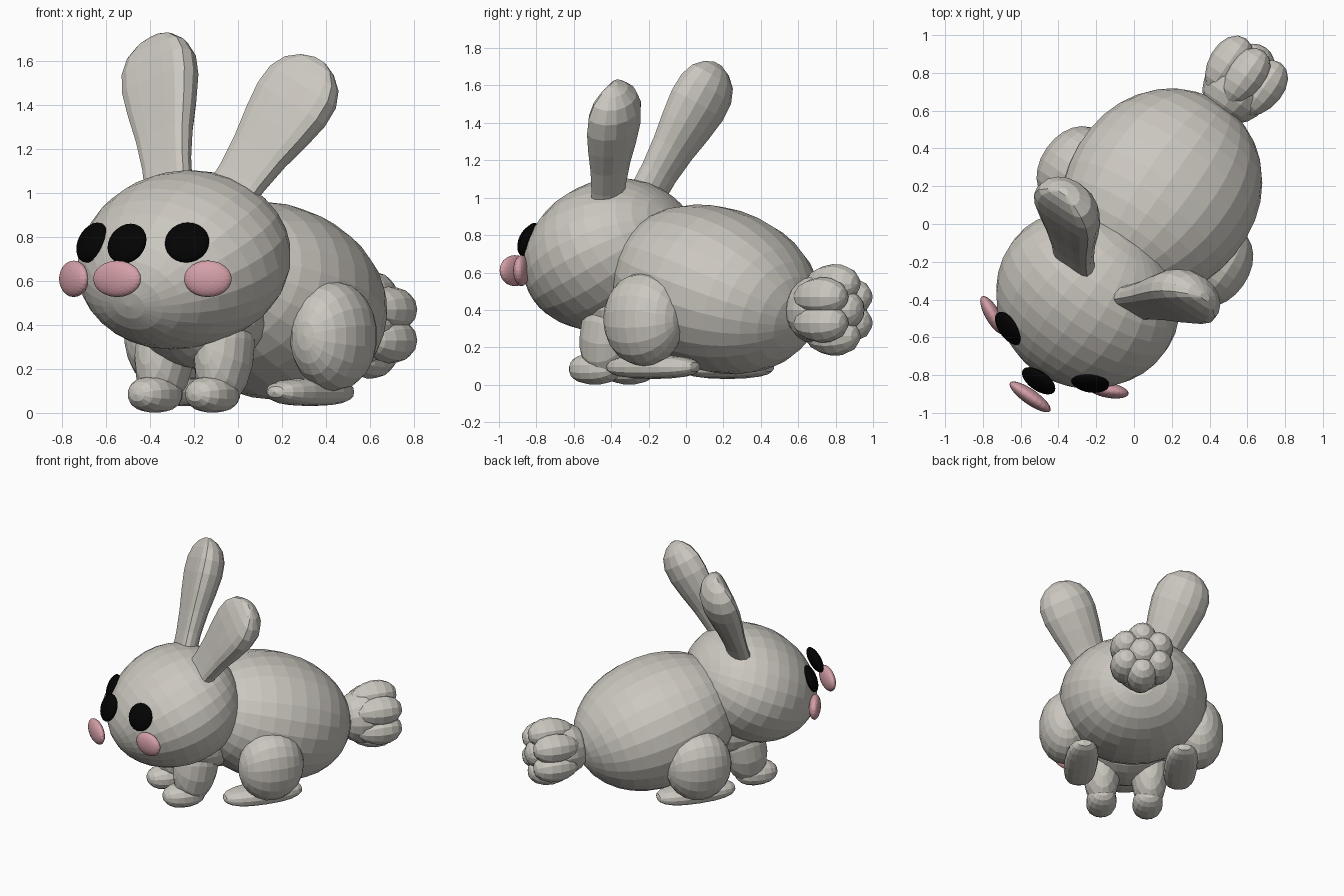
import bpy, bmesh
from math import radians, sin, cos, pi, copysign
from mathutils import Matrix, Vector

if "Cube" in bpy.data.objects:
    bpy.data.objects.remove(bpy.data.objects["Cube"], do_unlink=True)


def material(name, rgb):
    m = bpy.data.materials.new(name)
    m.use_nodes = True
    m.diffuse_color = (*rgb, 1)
    bsdf = m.node_tree.nodes["Principled BSDF"]
    bsdf.inputs["Base Color"].default_value = (*rgb, 1)
    bsdf.inputs["Roughness"].default_value = 0.8
    return m


FUR = material("warm_grey_fur", (0.60, 0.575, 0.525))
BLACK = material("black", (0.001, 0.001, 0.001))
PINK = material("soft_pink", (0.66, 0.35, 0.39))

# The animal is turned on its stand; parts are placed in its own frame
TURN = Matrix.Rotation(radians(-35), 4, 'Z') @ Matrix.Translation((0.025, 0, 0))


def finish(name, bm, mat, matrix):
    bmesh.ops.recalc_face_normals(bm, faces=bm.faces)
    bm.transform(matrix)
    me = bpy.data.meshes.new(name)
    bm.to_mesh(me)
    bm.free()
    me.materials.append(mat)
    ob = bpy.data.objects.new(name, me)
    bpy.context.collection.objects.link(ob)
    return ob


def blob(name, centre, radii, pitch=0, yaw=0, mat=FUR, frame=TURN, seg=22,
         taper=0, power=1):
    """Faceted ellipsoid, poles front and back; taper narrows the front, power below 1 boxes it."""
    bm = bmesh.new()
    bmesh.ops.create_uvsphere(bm, u_segments=seg, v_segments=seg * 2 // 3, radius=1,
                              matrix=Matrix.Rotation(pi / 2, 4, 'X'))
    for v in bm.verts:
        v.co = [copysign(abs(c) ** power, c) if abs(c) > 1e-5 else 0 for c in v.co]
        v.co.x *= 1 + taper * v.co.y
        v.co.z *= 1 + taper * v.co.y
    place = (Matrix.Translation(centre) @ Matrix.Rotation(radians(yaw), 4, 'Z')
             @ Matrix.Rotation(radians(pitch), 4, 'X') @ Matrix.Diagonal((*radii, 1)))
    return finish(name, bm, mat, frame @ place)


def ear(name, base, tip, turn):
    """Thick paddle lofted from base to tip, with a shallow groove along its front."""
    base, tip = Vector(base), Vector(tip)
    axis = (tip - base).normalized()
    across = Vector((cos(radians(turn)), sin(radians(turn)), 0))
    side = (across - axis * axis.dot(across)).normalized()
    back = axis.cross(side)
    profile = [(0, .12), (.2, .125), (.38, .145), (.55, .175), (.7, .195),
               (.82, .19), (.91, .155), (.97, .095), (1, .03)]
    bm = bmesh.new()
    rings = []
    for t, w in profile:
        ring = []
        for i in range(16):
            a = 2 * pi * i / 16
            s = sin(a)
            depth = s if s > 0 else s * (1 + 0.55 * s)
            p = base.lerp(tip, t) + side * w * cos(a) + back * w * 0.78 * depth
            ring.append(bm.verts.new(p))
        rings.append(ring)
    for lower, upper in zip(rings, rings[1:]):
        for i in range(16):
            j = (i + 1) % 16
            bm.faces.new((lower[i], lower[j], upper[j], upper[i]))
    bm.faces.new(rings[0])
    bm.faces.new(rings[-1])
    return finish(name, bm, FUR, TURN)


# Trunk and head
blob("body", (0, .213, .51), (.51, .585, .435), pitch=-18, seg=26, power=.97)
blob("chest", (0, -.33, .43), (.3, .31, .23))
blob("head", (0, -.485, .685), (.5, .47, .395), pitch=25, seg=26, taper=.07)

# Legs and feet
for side, s in (("left", 1), ("right", -1)):
    blob(f"{side}_front_leg", (.165 * s, -.38, .28), (.13, .155, .26), pitch=-10, seg=14)
    blob(f"{side}_front_paw", (.16 * s, -.465, .085), (.105, .15, .085), seg=14, power=.9)
    blob(f"{side}_haunch", (.46 * s, .065, .35), (.178, .23, .25), seg=18, power=.97)
    blob(f"{side}_hind_foot", (.345 * s, .045, .095), (.115, .285, .064), seg=16, power=.8)

# Ears, one held a little lower
ear("right_ear", (-.15, -.37, .99), (-.43, -.076, 1.715), -6)
ear("left_ear", (.165, -.395, .94), (.505, -.105, 1.605), 12)

# Tail of clustered tufts
blob("tail_core", (.01, .9, .40), (.18, .19, .19), seg=16)
for i in range(6):
    a = 2 * pi * i / 6 + pi / 6
    blob(f"tail_tuft_{i + 1}", (.01 + .13 * cos(a), .98, .40 + .14 * sin(a)),
         (.105, .165, .105), seg=12, taper=.12)
blob("tail_tip", (.01, 1.08, .40), (.1, .085, .1), seg=12)

# Face discs, set in the final frame
WORLD = Matrix()
for name, at, yaw in (("right_eye", (-.663, -.553, .775), -54),
                      ("nose", (-.505, -.83, .77), -35),
                      ("left_eye", (-.232, -.84, .775), -9)):
    blob(name, at, (.102, .04, .097), -22, yaw, BLACK, WORLD, 24)
for name, at, yaw, half in (("right_cheek", (-.747, -.483, .61), -60, .115),
                            ("muzzle", (-.55, -.915, .61), -35, .13),
                            ("left_cheek", (-.137, -.88, .61), -10, .11)):
    blob(name, at, (half, .04, .083), 0, yaw, PINK, WORLD, 24)
